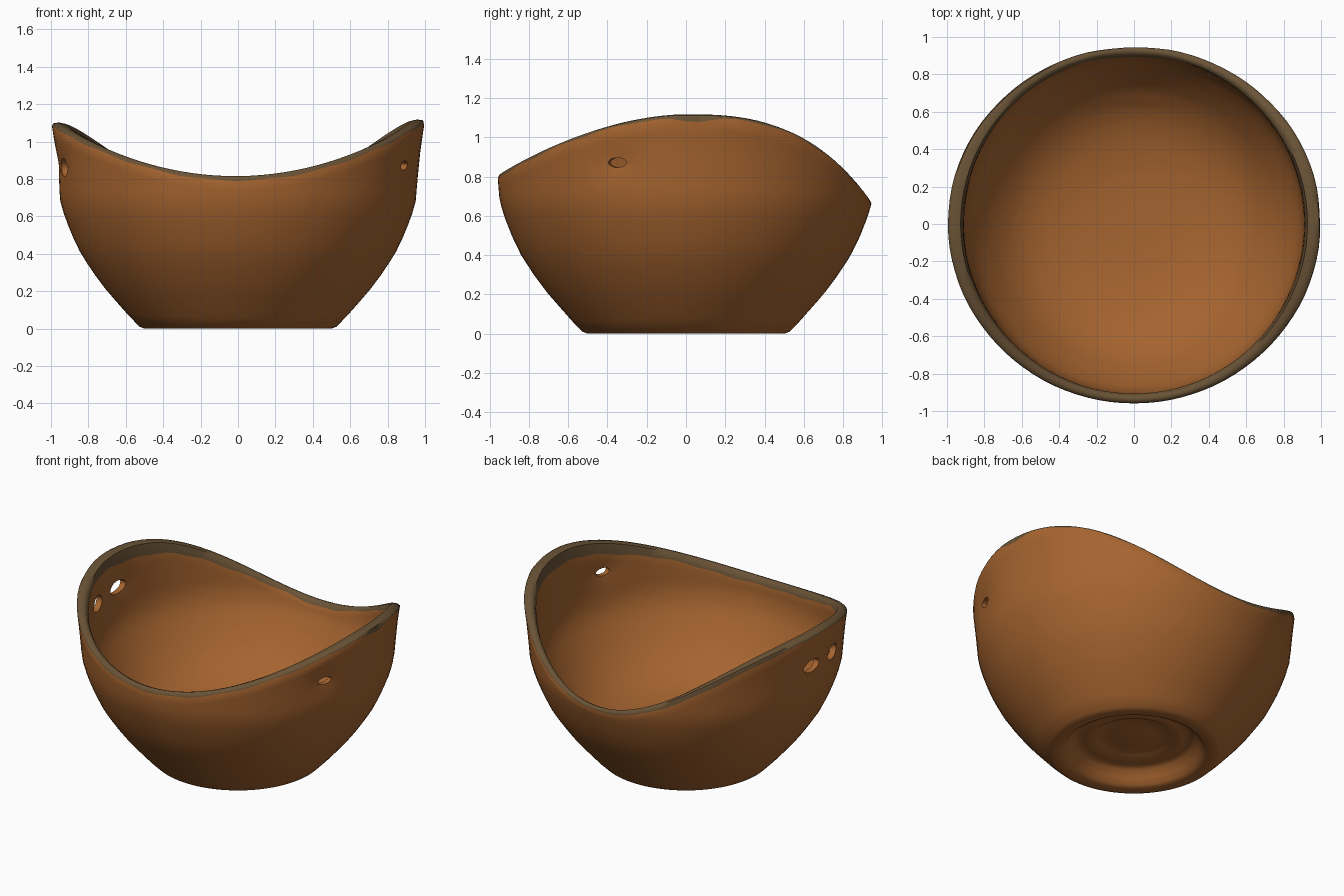
import bpy, bmesh, math
from mathutils import Vector

if "Cube" in bpy.data.objects:
    bpy.data.objects.remove(bpy.data.objects["Cube"], do_unlink=True)

SEG = 96
# (height, radius) of the outer and inner wall skins
OUTER = [(0, .515), (.03, .55), (.2, .70), (.3, .775), (.4, .84), (.5, .888),
         (.6, .927), (.68, .950), (.8, .960), (.95, .975), (1.12, 1.0)]
INNER = [(.16, 0), (.17, .25), (.20, .45), (.26, .60), (.36, .72), (.48, .81),
         (.60, .88), (.70, .905), (.95, .910), (1.12, .918)]
# (radius, height) of the recessed base with its turned centre
BASE = [(.02, .085), (.06, .082), (.14, .105), (.22, .105), (.26, .082),
        (.30, .092), (.34, .10), (.37, .085), (.40, .045), (.425, .012), (.445, 0)]
# azimuth in degrees, height, half width, half height of the wall holes
HOLES = [(178, .87, .08, .042), (193.5, .86, .07, .05), (338.5, .872, .05, .025)]


def material(name, colour):
    m = bpy.data.materials.new(name)
    m.use_nodes = True
    m.diffuse_color = colour
    b = m.node_tree.nodes["Principled BSDF"]
    b.inputs["Base Color"].default_value = colour
    b.inputs["Roughness"].default_value = .8
    return m


def lookup(table, z):
    for (z0, r0), (z1, r1) in zip(table, table[1:]):
        if z <= z1:
            return r0 + (r1 - r0) * (z - z0) / (z1 - z0)
    return table[-1][1]


def bump(t, degrees, width):
    d = math.remainder(t - math.radians(degrees), 2 * math.pi)
    return math.exp(-(d / math.radians(width)) ** 2)


def rim_height(t):
    s = math.sin(t)
    drop = .43 * s ** 2.7 if s > 0 else .295 * (-s) ** 1.8
    return 1.11 + .008 * math.cos(t) - drop


def inner_band(t):
    # depth of the bare clay inside: deep at the raised sides, thin at the back
    return (.024 + .055 * bump(t, -5, 45) + .055 * bump(t, 165, 40)
            + .018 * bump(t, 270, 40) + .004 * math.sin(9 * t) + .004 * math.sin(23 * t))


def outer_band(t):
    return (.016 + .022 * bump(t, 2, 6) + .022 * bump(t, 130, 35)
            + .008 * bump(t, 280, 40) + .003 * math.sin(19 * t))


def wall_profile(t):
    """Points (radius, height) from foot, over the rim, to the floor."""
    h = rim_height(t)
    top, start = h - outer_band(t), h - inner_band(t)
    pts = [(.50, 0)]
    for i in range(17):
        z = .01 + (top - .01) * i / 16
        pts.append((lookup(OUTER, z), z))
    ro, ri = lookup(OUTER, h), lookup(INNER, h)
    pts += [(ro - .01, h - .005), ((ro + ri) / 2, h), (ri + .01, h - .007)]
    for i in range(15):
        z = start + (.20 - start) * i / 14
        pts.append((lookup(INNER, z), z))
    return pts + [(.25, .17), (.10, .163)]


def pinched(r, z, t):
    # draw both wall skins together around each hole
    middle = (lookup(OUTER, z) + lookup(INNER, z)) / 2
    for deg, hz, w, hh in HOLES:
        pull = bump(t, deg, 6) * math.exp(-((z - hz) / .06) ** 2)
        r += (middle - r) * .6 * pull
    return r


# Bowl surface: one closed loop of rings around the axis
bm = bmesh.new()
columns = []
for k in range(SEG):
    t = 2 * math.pi * k / SEG
    col = []
    for r, z in BASE + wall_profile(t):
        if r > .8:
            r = pinched(r, z, t)
        col.append(bm.verts.new((r * math.cos(t), r * math.sin(t), z)))
    columns.append(col)

rim_start = len(BASE) + 17
for k in range(SEG):
    a, b = columns[k], columns[(k + 1) % SEG]
    for i in range(len(a) - 1):
        f = bm.faces.new((a[i], b[i], b[i + 1], a[i + 1]))
        f.material_index = int(rim_start <= i < rim_start + 4)
bm.faces.new([c[0] for c in columns])
bm.faces.new([c[-1] for c in columns])
bmesh.ops.recalc_face_normals(bm, faces=bm.faces)
mesh = bpy.data.meshes.new("bowl")
bm.to_mesh(mesh)
bm.free()
bowl = bpy.data.objects.new("bowl", mesh)
bpy.context.collection.objects.link(bowl)
mesh.materials.append(material("brown_clay", (.38, .128, .029, 1)))
mesh.materials.append(material("bare_rim", (.143, .086, .037, 1)))

# Holes through the wall near the two raised sides
cutters = []
for deg, z, w, hh in HOLES:
    t = math.radians(deg)
    bpy.ops.mesh.primitive_uv_sphere_add(
        segments=16, ring_count=10, rotation=(0, 0, t),
        location=Vector((.93 * math.cos(t), .93 * math.sin(t), z)))
    cutter = bpy.context.object
    cutter.name = "hole_cutter"
    cutter.scale = (.2, w, hh)
    cutter.hide_render = True
    cutters.append(cutter)
    mod = bowl.modifiers.new("hole", "BOOLEAN")
    mod.operation = "DIFFERENCE"
    mod.solver = "EXACT"
    mod.object = cutter

bpy.ops.object.select_all(action="DESELECT")
bowl.select_set(True)
bpy.context.view_layer.objects.active = bowl
for mod in list(bowl.modifiers):
    bpy.ops.object.modifier_apply(modifier=mod.name)
for cutter in cutters:
    bpy.data.objects.remove(cutter, do_unlink=True)
bpy.ops.object.shade_smooth_by_angle(angle=math.radians(60))
